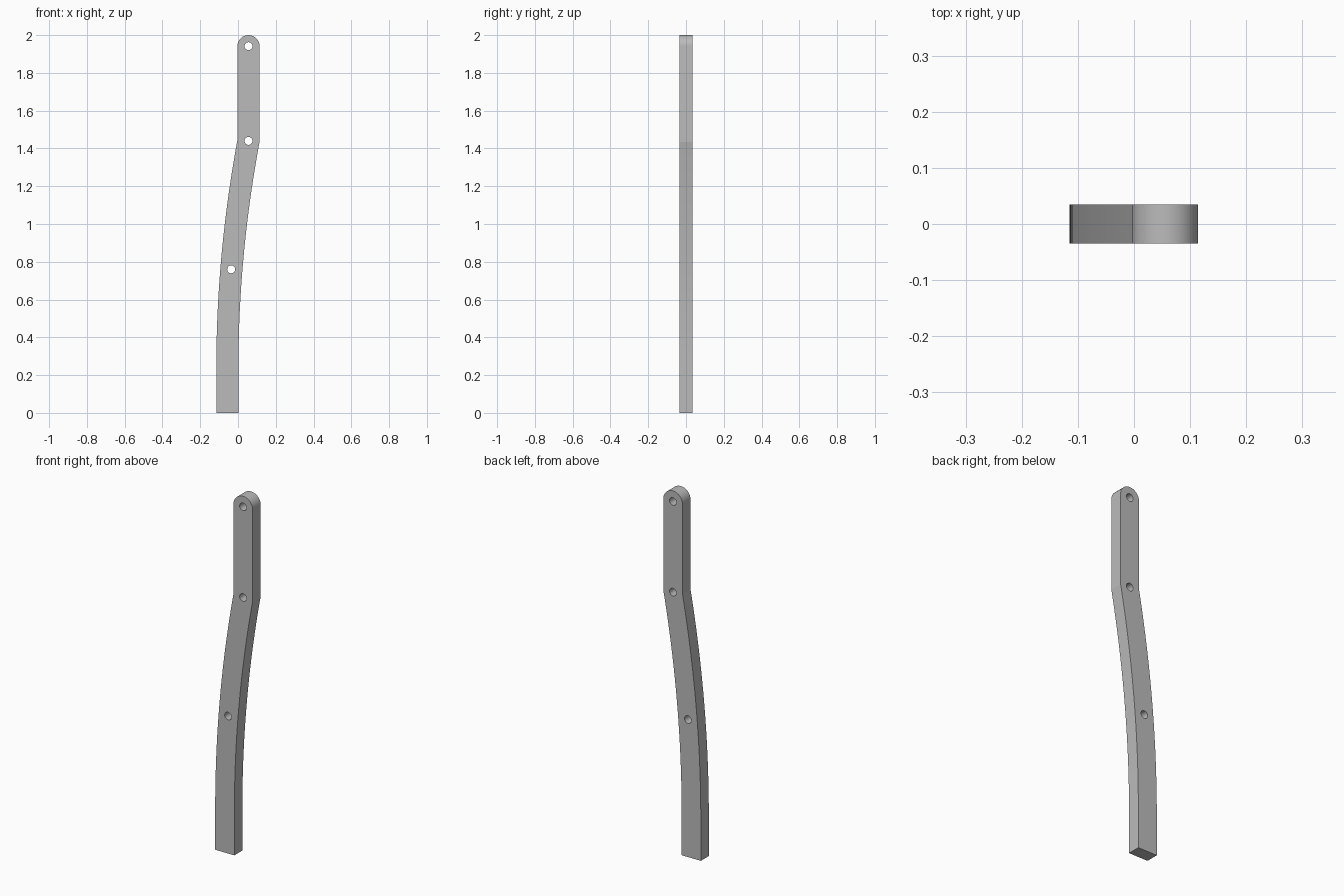
import bpy
import bmesh
from math import sin, cos, pi, atan2, tan

cube = bpy.data.objects.get("Cube")
if cube:
    bpy.data.objects.remove(cube, do_unlink=True)

HALF_W, HALF_D = 0.0585, 0.035
HOLE_R = 0.021
LOW_X, TOP_X = -0.0565, 0.0555          # centre line at the foot and at the top
BEND_START, KINK_Z = 0.23, 1.44         # bowed stretch of the bar
CAP_Z = 2.0 - HALF_W
STEPS = 24

mat = bpy.data.materials.new("plain grey")
mat.use_nodes = True
grey = (0.5, 0.5, 0.5, 1)
mat.diffuse_color = grey
mat.node_tree.nodes["Principled BSDF"].inputs["Base Color"].default_value = grey


def prism_object(name, outlines, half_depth):
    """Extrude closed x-z outlines along y into one object."""
    bm = bmesh.new()
    for outline in outlines:
        face = bm.faces.new([bm.verts.new((x, -half_depth, z)) for x, z in outline])
        back = bmesh.ops.extrude_face_region(bm, geom=[face], use_keep_orig=True)
        moved = [g for g in back["geom"] if isinstance(g, bmesh.types.BMVert)]
        bmesh.ops.translate(bm, verts=moved, vec=(0, 2 * half_depth, 0))
    bmesh.ops.recalc_face_normals(bm, faces=bm.faces)
    mesh = bpy.data.meshes.new(name)
    bm.to_mesh(mesh)
    bm.free()
    mesh.materials.append(mat)
    obj = bpy.data.objects.new(name, mesh)
    bpy.context.collection.objects.link(obj)
    return obj


# Bowed centre line, offset to both sides
left, right = [(LOW_X - HALF_W, 0)], [(LOW_X + HALF_W, 0)]
rise = (TOP_X - LOW_X) / (KINK_Z - BEND_START) ** 2
for i in range(STEPS + 1):
    dz = (KINK_Z - BEND_START) * i / STEPS
    x, z = LOW_X + rise * dz * dz, BEND_START + dz
    lean = atan2(2 * rise * dz, 1)
    if i == STEPS:                       # mitre where the bar turns upright
        ox, oz = HALF_W, HALF_W * tan(lean / 2)
    else:
        ox, oz = HALF_W * cos(lean), HALF_W * sin(lean)
    left.append((x - ox, z + oz))
    right.append((x + ox, z - oz))

# Rounded top end
cap = [(TOP_X + HALF_W * cos(pi * i / 32), CAP_Z + HALF_W * sin(pi * i / 32))
       for i in range(33)]
bar = prism_object("curved_bar", [right + cap + left[::-1]], HALF_D)

# Bolt holes through the bar
holes = [(TOP_X, CAP_Z), (TOP_X, KINK_Z), (-0.036, 0.76)]
rings = [[(cx + HOLE_R * cos(2 * pi * i / 32), cz + HOLE_R * sin(2 * pi * i / 32))
          for i in range(32)] for cx, cz in holes]
cutter = prism_object("hole_cutter", rings, HALF_D * 2)
cutter.hide_render = True

for obj in bpy.context.selected_objects:
    obj.select_set(False)
bpy.context.view_layer.objects.active = bar
bar.select_set(True)
cut = bar.modifiers.new("bolt_holes", 'BOOLEAN')
cut.operation = 'DIFFERENCE'
cut.solver = 'EXACT'
cut.object = cutter
bpy.ops.object.modifier_apply(modifier=cut.name)
bpy.data.objects.remove(cutter, do_unlink=True)
bpy.ops.object.shade_smooth_by_angle(angle=pi / 22)
